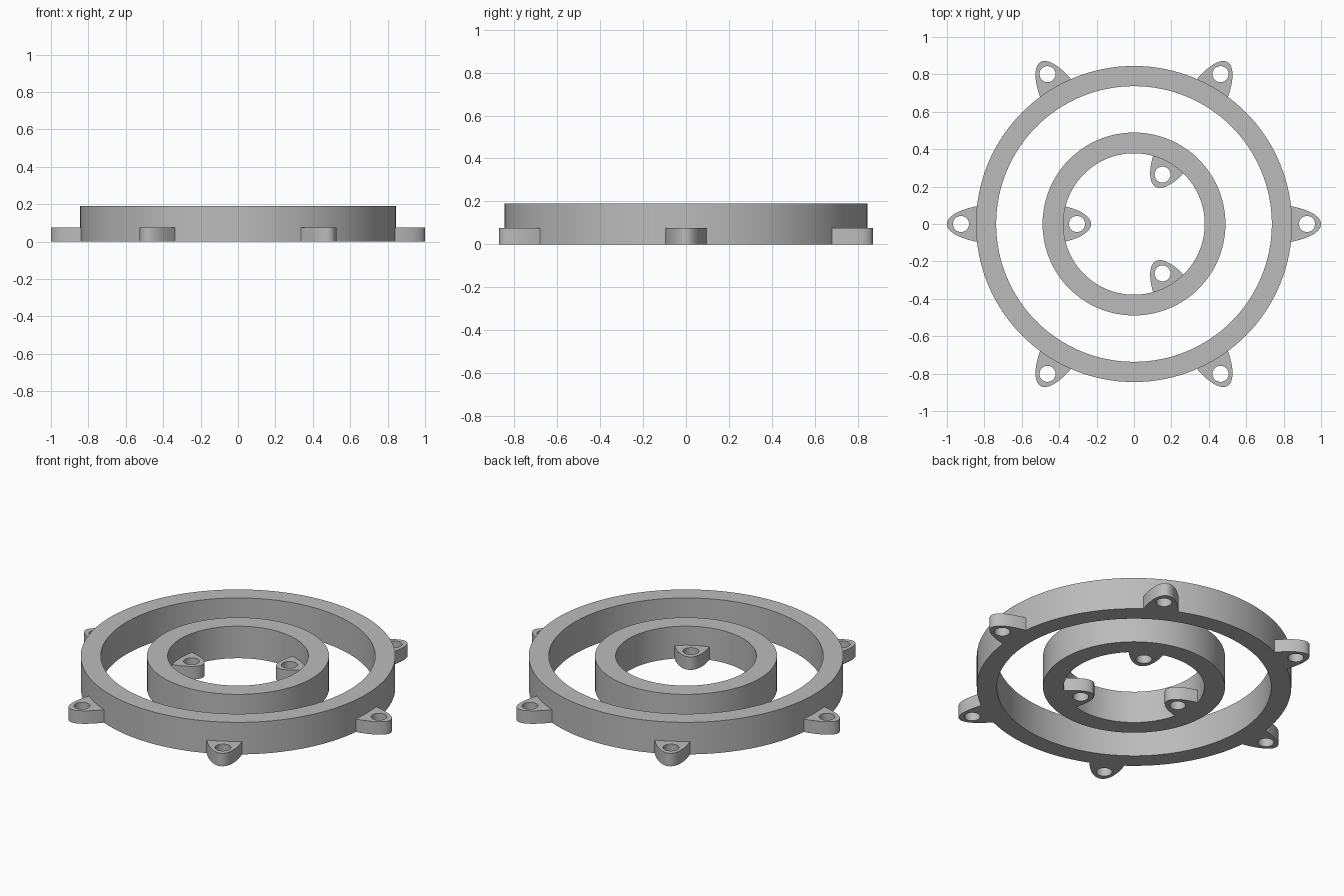
import bpy, bmesh
from math import cos, sin, pi, sqrt, radians

cube = bpy.data.objects.get("Cube")
if cube:
    bpy.data.objects.remove(cube, do_unlink=True)

RING_HEIGHT, LUG_HEIGHT = 0.19, 0.077

grey = bpy.data.materials.new("plain_grey")
grey.use_nodes = True
GREY = (0.5, 0.5, 0.5, 1)
grey.diffuse_color = GREY
grey.node_tree.nodes["Principled BSDF"].inputs["Base Color"].default_value = GREY


def circle(radius, count, cx=0):
    steps = [2 * pi * i / count for i in range(count)]
    return [(cx + radius * cos(a), radius * sin(a)) for a in steps]


def plate(name, loops, height, angle=0):
    """Flat plate between closed outlines, raised from the ground."""
    bm = bmesh.new()
    for loop in loops:
        verts = [bm.verts.new((x, y, 0)) for x, y in loop]
        for i, v in enumerate(verts):
            bm.edges.new((verts[i - 1], v))
    bmesh.ops.triangle_fill(bm, use_beauty=True, edges=bm.edges[:])
    raised = bmesh.ops.extrude_face_region(bm, geom=bm.faces[:])["geom"]
    top = [g for g in raised if isinstance(g, bmesh.types.BMVert)]
    bmesh.ops.translate(bm, verts=top, vec=(0, 0, height))
    bmesh.ops.recalc_face_normals(bm, faces=bm.faces[:])
    mesh = bpy.data.meshes.new(name)
    bm.to_mesh(mesh)
    bm.free()
    mesh.materials.append(grey)
    obj = bpy.data.objects.new(name, mesh)
    obj.rotation_euler.z = radians(angle)
    bpy.context.collection.objects.link(obj)
    bpy.ops.object.select_all(action="DESELECT")
    obj.select_set(True)
    bpy.context.view_layer.objects.active = obj
    bpy.ops.object.shade_smooth_by_angle(angle=radians(30))


def lug(name, tip, base, width, angle):
    """Rounded pointed tab with a screw hole; its base sinks into the ring."""
    inward = 1 if base > tip else -1
    length, reach, count = abs(base - tip), 0.3, 14
    side = []
    for i in range(1, count + 1):
        d = length * (i / count) ** 2
        side.append((tip + inward * d, width * sqrt(1 - (1 - d / reach) ** 2)))
    outline = [(tip, 0)] + side + [(x, -y) for x, y in reversed(side)]
    hole = circle(0.043, 32, tip + inward * 0.075)
    plate(name, [outline, hole], LUG_HEIGHT, angle)


# Two concentric rings
plate("outer_ring", [circle(0.845, 128), circle(0.737, 128)], RING_HEIGHT)
plate("inner_ring", [circle(0.489, 128), circle(0.378, 128)], RING_HEIGHT)

# Mounting lugs: six around the outside, three inside the inner ring
for n in range(6):
    lug(f"outer_lug_{n + 1}", 1.0, 0.83, 0.108, 60 * n)
for n in range(3):
    lug(f"inner_lug_{n + 1}", 0.23, 0.39, 0.112, 60 + 120 * n)
